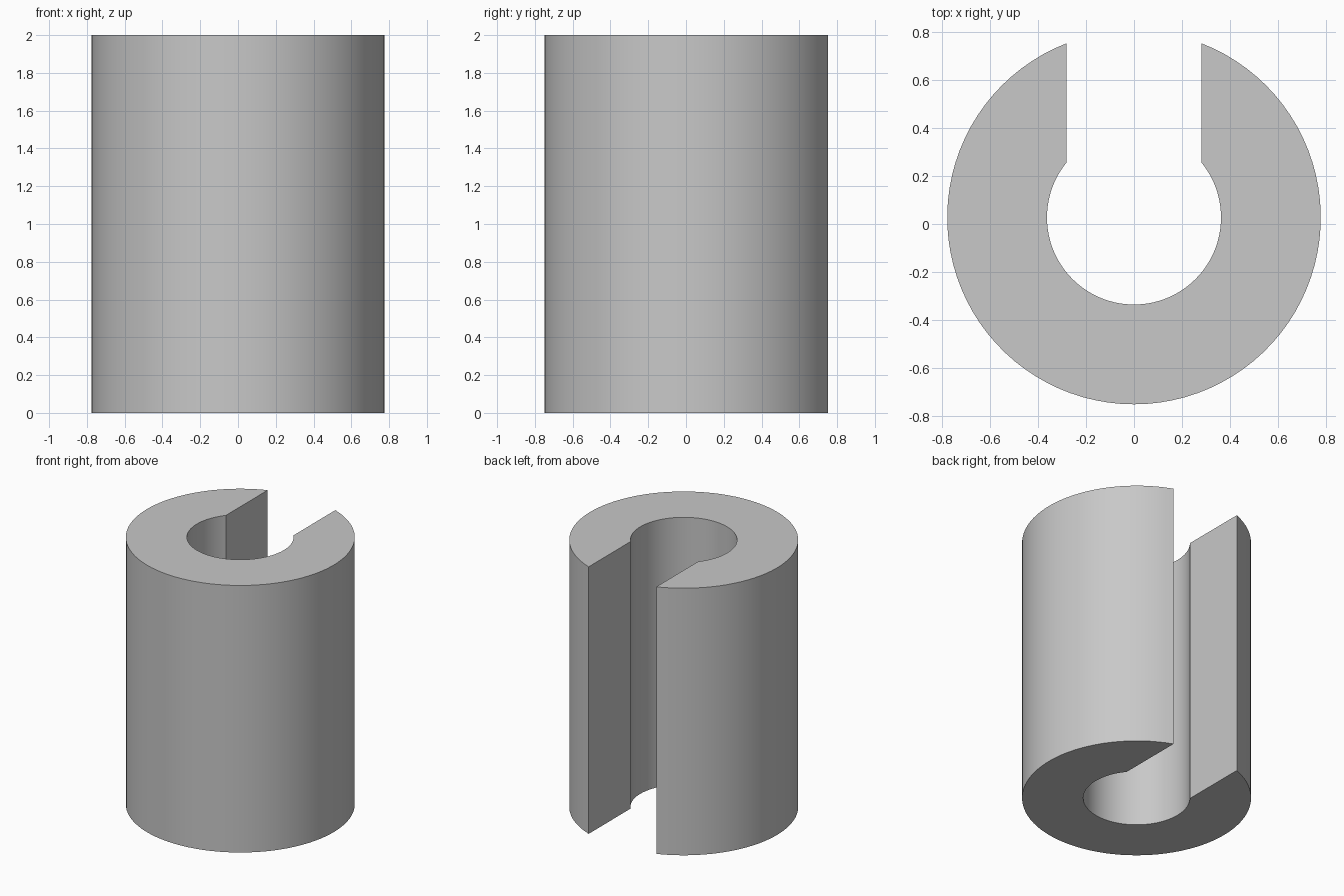
import bpy
import bmesh
from math import asin, pi, sin, cos

cube = bpy.data.objects.get("Cube")
if cube:
    bpy.data.objects.remove(cube, do_unlink=True)

OUTER, INNER = 0.777, 0.362   # sleeve radii
HALF_SLOT = 0.28              # half width of the slot at the back
CENTRE_Y = 0.027
HEIGHT = 2.0
STEPS = 80

grey = bpy.data.materials.new("plain grey")
grey.use_nodes = True
colour = (0.58, 0.58, 0.58, 1)
grey.diffuse_color = colour
grey.node_tree.nodes["Principled BSDF"].inputs["Base Color"].default_value = colour


def arc_point(radius, t):
    """Point on an arc running from one slot edge round to the other."""
    start = asin(HALF_SLOT / radius)
    angle = start + t * (2 * pi - 2 * start)
    return radius * sin(angle), CENTRE_Y + radius * cos(angle)


# Sweep a rectangular section round the axis, leaving the slot open
bm = bmesh.new()
sections = []
for i in range(STEPS + 1):
    outer = arc_point(OUTER, i / STEPS)
    inner = arc_point(INNER, i / STEPS)
    corners = ((outer, 0), (outer, HEIGHT), (inner, HEIGHT), (inner, 0))
    sections.append([bm.verts.new((*xy, z)) for xy, z in corners])

for a, b in zip(sections, sections[1:]):
    for k in range(4):
        n = (k + 1) % 4
        bm.faces.new((a[k], a[n], b[n], b[k]))

# Flat slot walls
bm.faces.new(sections[0])
bm.faces.new(sections[-1])
bmesh.ops.recalc_face_normals(bm, faces=bm.faces[:])

mesh = bpy.data.meshes.new("slotted_sleeve")
bm.to_mesh(mesh)
bm.free()
mesh.materials.append(grey)
sleeve = bpy.data.objects.new("slotted_sleeve", mesh)
bpy.context.collection.objects.link(sleeve)

# Smooth curved walls, sharp rims and slot edges
bpy.ops.object.select_all(action="DESELECT")
sleeve.select_set(True)
bpy.context.view_layer.objects.active = sleeve
bpy.ops.object.shade_smooth_by_angle(angle=pi / 6)
